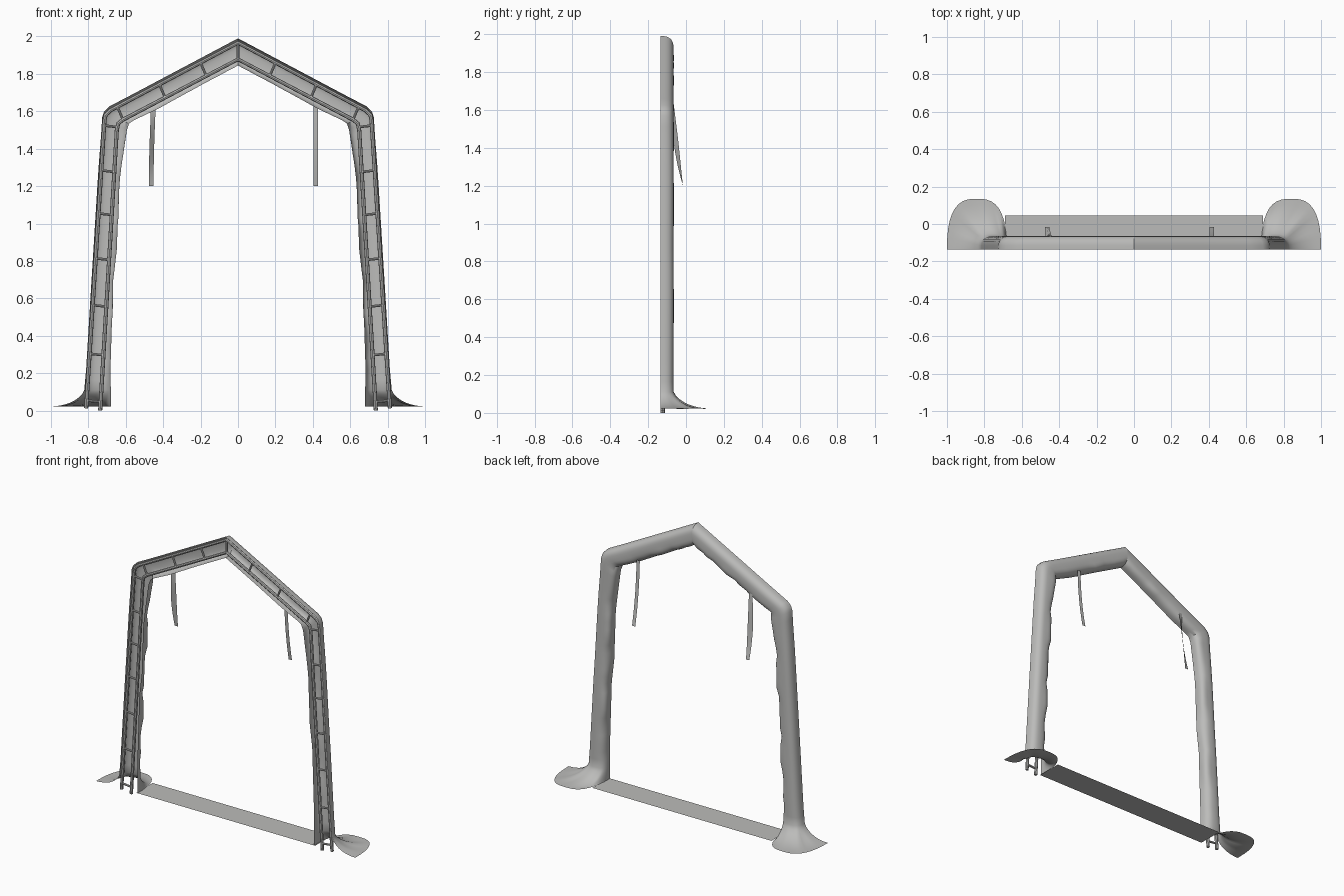
import bpy, bmesh, math, random
from mathutils import Vector

if "Cube" in bpy.data.objects:
    bpy.data.objects.remove(bpy.data.objects["Cube"])

random.seed(4)
FRONT = -0.135          # open front plane of the half sleeve
RAIL_Y = -0.123

grey = bpy.data.materials.new("plain grey")
grey.diffuse_color = (0.5, 0.5, 0.49, 1)
grey.use_nodes = True
grey.node_tree.nodes["Principled BSDF"].inputs["Base Color"].default_value = grey.diffuse_color


def make(name, verts, faces, smooth=None):
    me = bpy.data.meshes.new(name)
    me.from_pydata(verts, [], faces)
    ob = bpy.data.objects.new(name, me)
    bpy.context.collection.objects.link(ob)
    me.materials.append(grey)
    bm = bmesh.new()
    bm.from_mesh(me)
    bmesh.ops.remove_doubles(bm, verts=bm.verts, dist=1e-5)
    bmesh.ops.recalc_face_normals(bm, faces=bm.faces)
    bm.to_mesh(me)
    bm.free()
    if smooth:
        bpy.ops.object.select_all(action='DESELECT')
        ob.select_set(True)
        bpy.context.view_layer.objects.active = ob
        bpy.ops.object.shade_smooth_by_angle(angle=math.radians(smooth))
    return ob


def grid(name, rows, smooth=None):
    n = len(rows[0])
    faces = [(i * n + j, i * n + j + 1, (i + 1) * n + j + 1, (i + 1) * n + j)
             for i in range(len(rows) - 1) for j in range(n - 1)]
    return make(name, [p for r in rows for p in r], faces, smooth)


def tubes(name, paths, radius, sides=8):
    cu = bpy.data.curves.new(name, 'CURVE')
    cu.dimensions = '3D'
    cu.bevel_depth = radius
    cu.bevel_resolution = sides // 4
    cu.use_fill_caps = True
    for p in paths:
        sp = cu.splines.new('POLY')
        sp.points.add(len(p) - 1)
        for pt, co in zip(sp.points, p):
            pt.co = (*co, 1)
    ob = bpy.data.objects.new(name, cu)
    bpy.context.collection.objects.link(ob)
    cu.materials.append(grey)
    bpy.ops.object.select_all(action='DESELECT')
    ob.select_set(True)
    bpy.context.view_layer.objects.active = ob
    bpy.ops.object.convert(target='MESH')
    bpy.ops.object.shade_smooth_by_angle(angle=math.radians(40))


def lerp(a, b, t):
    return tuple(p + (q - p) * t for p, q in zip(a, b))


# Sleeve stations: outer edge (x, z), inner edge (x, z)
stations = [((.822, .11), (.680, .11)), ((.812, .22), (.682, .22)),
            ((.783, .70), (.667, .70)), ((.773, .86), (.648, .86)),
            ((.752, 1.20), (.636, 1.20)), ((.744, 1.32), (.624, 1.30)),
            ((.733, 1.46), (.606, 1.43)), ((.726, 1.57), (.596, 1.50)),
            ((.715, 1.60), (.582, 1.535)), ((.690, 1.625), (.555, 1.553)),
            ((.56, 1.693), (.43, 1.612)), ((.30, 1.831), (.22, 1.728)),
            ((0, 1.99), (0, 1.845))]
N = 18


def section(outer, inner, depth, wob):
    row = []
    for j in range(N + 1):
        a = math.pi * j / N
        c, s = math.cos(a), max(0, math.sin(a))
        u = .5 - .5 * math.copysign(abs(c) ** .75, c)
        x, z = lerp(outer, inner, u)
        k = wob * max(0, -c) * s * 1.6      # folds on the inner side
        row.append((max(0, x - k) if outer[0] > 0 else 0, FRONT + depth * s ** .7 + k * .7, z))
    return row


# Fabric sleeve with folds, both halves
half = []
for i, (a, b) in enumerate(zip(stations, stations[1:])):
    steps = max(1, round(math.dist(a[0], b[0]) / .06))
    for s in range(steps):
        t = s / steps
        fold = random.uniform(-.006, .012) if i + s else 0
        half.append(section(lerp(a[0], b[0], t), lerp(a[1], b[1], t), .07, fold))
half.append(section(*stations[-1], .07, 0))

# Flared skirt at each foot
base = half[0]
skirt = []
for k in range(9):
    t = k / 8
    row = []
    for j, p in enumerate(base):
        a = math.pi * j / N
        c, s = math.cos(a), max(0, math.sin(a))
        rim = (.84 + .16 * math.copysign(abs(c) ** .7, c), FRONT + .27 * s ** .8)
        x, y = lerp(p[:2], rim, t ** 1.3)
        z = .022 + .088 * (1 - t) ** 2.2 + .006 * math.sin(j * 1.5) * t * (1 - t) * 2
        row.append((x, y, z))
    skirt.append(row)

for side, sx in (("right", 1), ("left", -1)):
    rows = skirt[::-1] + half[1:]
    grid(side + "_sleeve", [[(sx * x, y, z) for x, y, z in r] for r in rows], 50)

# Two bent rails running the whole way round
outer_rail = [(.812, .012), (.714, 1.55), (.708, 1.58), (.682, 1.605), (0, 1.966)]
inner_rail = [(.737, .0), (.648, 1.50), (.64, 1.535), (.615, 1.555), (0, 1.878)]
paths = []
for r in (outer_rail, inner_rail):
    right = [(x, RAIL_Y, z) for x, z in r]
    paths.append(right + [(-x, y, z) for x, y, z in right[-2::-1]])
tubes("frame_rails", paths, .011)


# Rungs between the rails
def x_on_leg(r, z):
    (x0, z0), (x1, z1) = r[:2]
    return x0 + (x1 - x0) * (z - z0) / (z1 - z0)


rungs = [[(0, RAIL_Y, 1.966), (0, RAIL_Y, 1.878)]]
for sx in (1, -1):
    for z in (.05, .30, .56, .81, 1.05, 1.28, 1.52):
        rungs.append([(sx * x_on_leg(outer_rail, z + .004), RAIL_Y, z + .004),
                      (sx * x_on_leg(inner_rail, z - .004), RAIL_Y, z - .004)])
    for x in (.20, .42, .645):
        rungs.append([(sx * x, RAIL_Y, 1.966 - .529 * x),
                      (sx * (x - .03), RAIL_Y, 1.878 - .525 * (x - .03))])
tubes("frame_rungs", rungs, .007)

# Flat ground strip between the feet
grid("ground_strip", [[(-.69, FRONT, .022), (.69, FRONT, .022)],
                      [(-.69, .045, .022), (.69, .045, .022)]])

# Hanging tie straps
for name, x0, drift, twist in (("right_strap", .415, 0, 0), ("left_strap", -.452, -.012, .012)):
    rows = []
    for k in range(11):
        t = k / 10
        y = -.066 + .014 * t + .036 * t ** 2.2
        x = x0 + drift * math.sin(t * math.pi / 2)
        z = 1.64 - .44 * t
        w = twist * math.sin(t * math.pi)
        rows.append([(x - .0125, y - w, z), (x + .0125, y + w, z)])
    grid(name, rows, 60)
